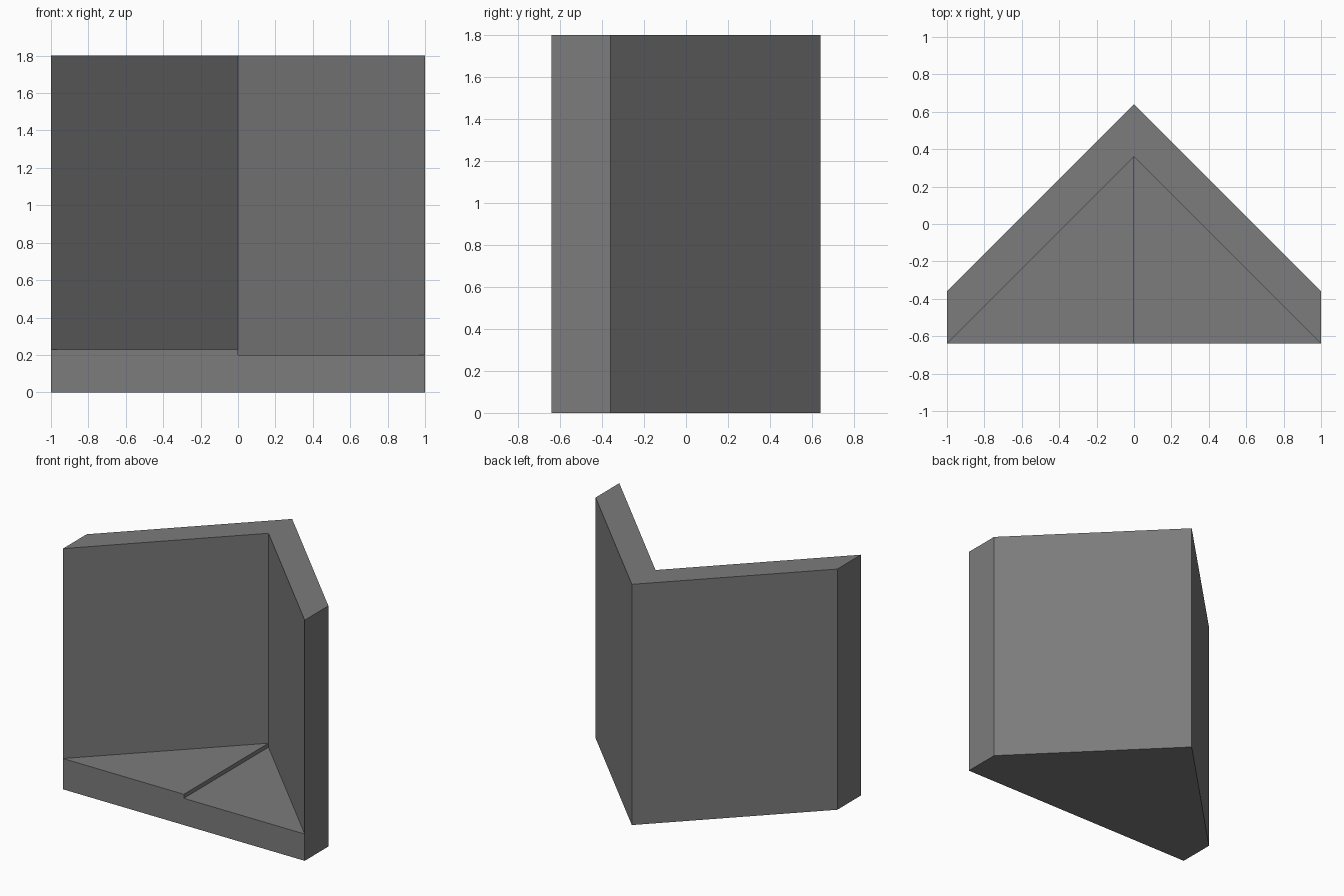
import bpy
import bmesh

cube = bpy.data.objects.get("Cube")
if cube:
    bpy.data.objects.remove(cube, do_unlink=True)

# Single plain grey
grey = bpy.data.materials.new("plain_grey")
grey.use_nodes = True
colour = (0.2, 0.2, 0.2, 1)
grey.diffuse_color = colour
grey.node_tree.nodes["Principled BSDF"].inputs["Base Color"].default_value = colour

FRONT, INNER, SIDE, BACK = -0.64, 0.36, -0.36, 0.64
HEIGHT = 1.8


def prism(name, outline, height):
    """Extrude a floor-plan outline upward from the ground."""
    bm = bmesh.new()
    base = bm.faces.new([bm.verts.new((x, y, 0)) for x, y in outline])
    top = bmesh.ops.extrude_face_region(bm, geom=[base], use_keep_orig=True)
    verts = [v for v in top["geom"] if isinstance(v, bmesh.types.BMVert)]
    bmesh.ops.translate(bm, verts=verts, vec=(0, 0, height))
    bmesh.ops.recalc_face_normals(bm, faces=bm.faces)
    mesh = bpy.data.meshes.new(name)
    bm.to_mesh(mesh)
    bm.free()
    mesh.materials.append(grey)
    obj = bpy.data.objects.new(name, mesh)
    bpy.context.collection.objects.link(obj)
    return obj


# Two thick walls meeting in a right-angled corner
prism("corner_walls", [(-1, FRONT), (0, INNER), (1, FRONT),
                       (1, SIDE), (0, BACK), (-1, SIDE)], HEIGHT)

# Triangular floor halves, the right one a small step higher
for name, side, thickness in (("right_floor", -1, 0.23), ("left_floor", 1, 0.2)):
    prism(name, [(0, FRONT), (side, FRONT), (0, INNER)], thickness)
